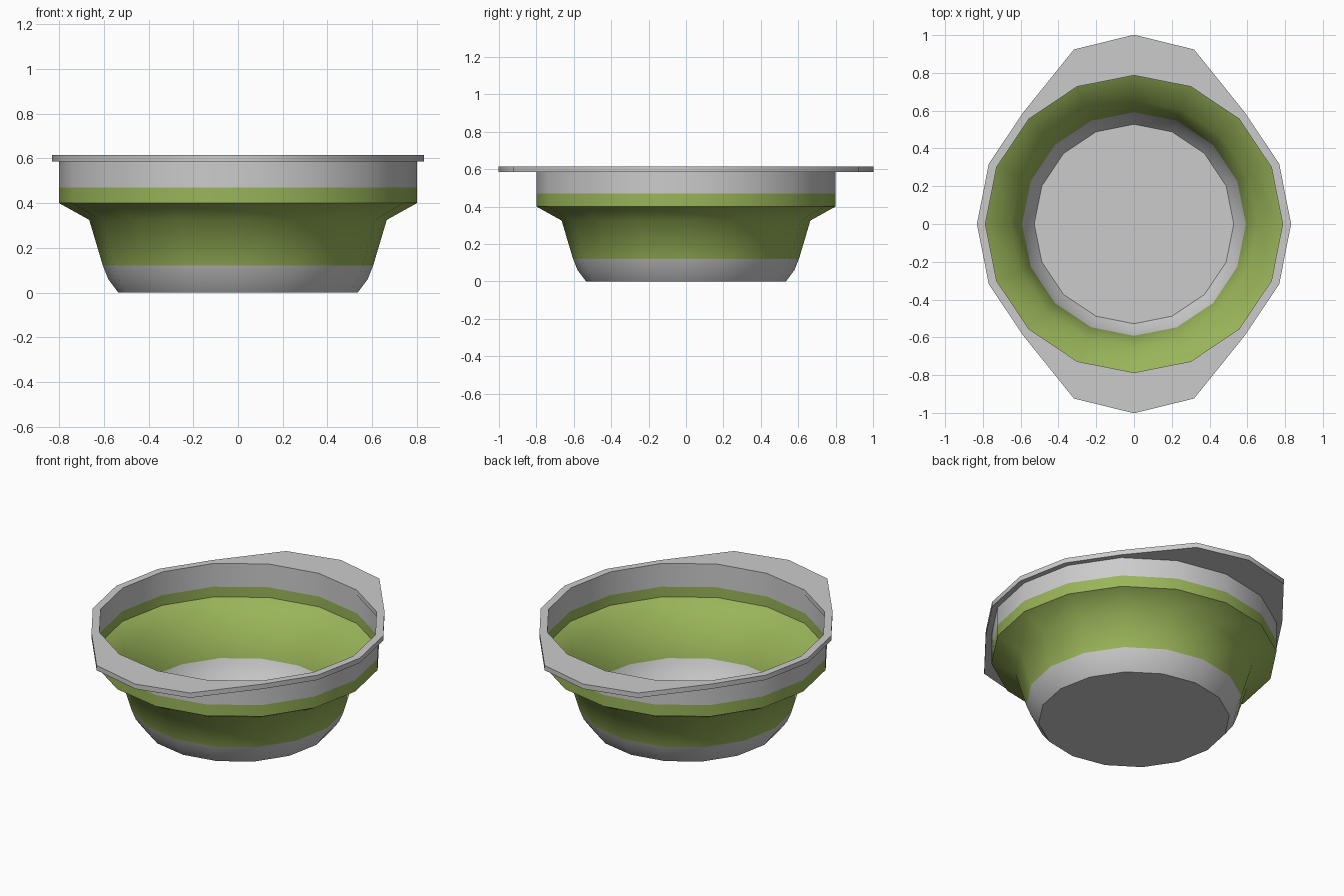
import bpy, bmesh
from math import cos, sin, pi

if "Cube" in bpy.data.objects:
    bpy.data.objects.remove(bpy.data.objects["Cube"])

N = 16      # sides of the bowl
T = 0.012   # wall thickness

green = bpy.data.materials.new("green_rubber")
green.diffuse_color = (0.32, 0.46, 0.10, 1)
green.use_nodes = True
green.node_tree.nodes["Principled BSDF"].inputs["Base Color"].default_value = green.diffuse_color


def lathe(name, profile, mat=None, closed=False, shape=None):
    """Spin (radius, z) points round z; radius 0 becomes a single pole."""
    bm = bmesh.new()
    rings = []
    for r, z in profile:
        if r == 0:
            rings.append([bm.verts.new((0, 0, z))] * N)
        else:
            ring = []
            for i in range(N):
                a = 2 * pi * i / N
                x, y = r * cos(a), r * sin(a)
                if shape:
                    x, y = shape(r, x, y)
                ring.append(bm.verts.new((x, y, z)))
            rings.append(ring)
    pairs = list(zip(rings, rings[1:]))
    if closed:
        pairs.append((rings[-1], rings[0]))
    for a, b in pairs:
        if a[0] is a[1] and b[0] is b[1]:
            continue
        for i in range(N):
            j = (i + 1) % N
            vs = list(dict.fromkeys((a[i], a[j], b[j], b[i])))
            bm.faces.new(vs)
    me = bpy.data.meshes.new(name)
    bm.to_mesh(me)
    bm.free()
    ob = bpy.data.objects.new(name, me)
    bpy.context.collection.objects.link(ob)
    if mat:
        me.materials.append(mat)
    bpy.context.view_layer.objects.active = ob
    ob.select_set(True)
    bpy.ops.object.shade_smooth_by_angle(angle=pi / 3.4)
    ob.select_set(False)
    return ob


def inner(points):
    return [(r - T, z) for r, z in points]


# Grey base: outside from the centre out, then back along the inside
base_side = [(0.535, 0), (0.58, 0.06), (0.604, 0.12)]
base_in = [(0.604 - T, 0.12), (0.568, 0.065), (0.528, T)]
lathe("base", [(0, 0)] + base_side + base_in + [(0, T)])

# Green folding wall, outer skin up and inner skin down
wall = [(0.604, 0.12), (0.665, 0.325), (0.80, 0.40), (0.80, 0.47)]
wall_in = [(0.79, 0.47), (0.79, 0.407), (0.655, 0.333), (0.604 - T, 0.12)]
lathe("folding_wall_outer", wall, green)
lathe("folding_wall_inner", wall_in, green)

# Grey collar under the rim
lathe("collar_outer", [(0.80, 0.47), (0.80, 0.585)])
lathe("collar_inner", [(0.79, 0.60), (0.79, 0.47)])


# Rim with the front and back edges pulled out into grips
def grips(r, x, y):
    if r > 0.81 and abs(y) > 0.7:
        y += (0.17 if abs(x) < 0.1 else 0.155) * (1 if y > 0 else -1)
    return x, y


lathe("rim_with_grips", [(0.787, 0.585), (0.832, 0.585), (0.832, 0.615), (0.787, 0.615)],
      closed=True, shape=grips)
